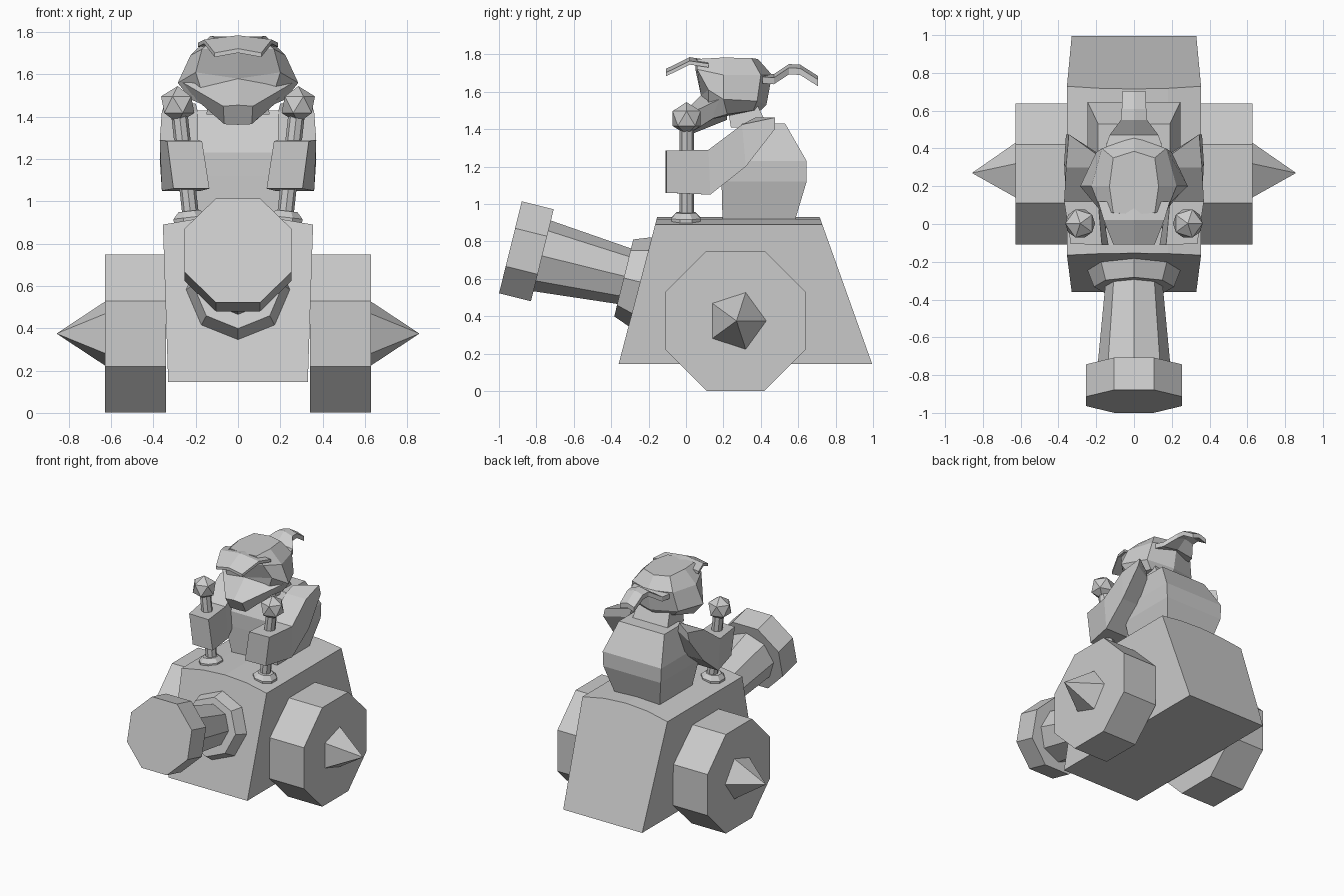
import bpy, bmesh
from math import cos, sin, pi
from mathutils import Vector

if "Cube" in bpy.data.objects:
    bpy.data.objects.remove(bpy.data.objects["Cube"])


def loft(name, loops, mirror=False):
    """Skin equal-length closed loops, cap both ends (a one-point loop is an apex)."""
    bm = bmesh.new()
    rings = [[bm.verts.new(p) for p in loop] for loop in loops]
    for a, b in zip(rings, rings[1:]):
        n = len(a)
        for i in range(n):
            j = (i + 1) % n
            if len(b) == 1:
                bm.faces.new((a[i], a[j], b[0]))
            else:
                bm.faces.new((a[i], a[j], b[j], b[i]))
    for ring in (rings[0], rings[-1]):
        if len(ring) > 2:
            bm.faces.new(ring)
    return finish(name, bm, mirror)


def finish(name, bm, mirror):
    bmesh.ops.recalc_face_normals(bm, faces=bm.faces)
    me = bpy.data.meshes.new(name)
    bm.to_mesh(me)
    bm.free()
    ob = bpy.data.objects.new(name, me)
    bpy.context.collection.objects.link(ob)
    if mirror:
        ob.modifiers.new("Mirror", 'MIRROR').use_clip = False
    return ob


def turned(name, start, axis, up, stations, n=8, flat=False, mirror=False):
    """Regular n-sided solid along axis; stations are (distance, radius)."""
    d = Vector(axis).normalized()
    u = Vector(up)
    u = (u - d * u.dot(d)).normalized()
    w = d.cross(u)
    off = pi / n if flat else 0
    loops = []
    for t, r in stations:
        c = Vector(start) + d * t
        if r == 0:
            loops.append([c])
        else:
            loops.append([c + r * (u * cos(off + 2 * pi * i / n) + w * sin(off + 2 * pi * i / n))
                          for i in range(n)])
    return loft(name, loops, mirror)


def sym(half):
    """Close a half loop (first and last point on x = 0) by reflection."""
    return half + [(-x, y, z) for x, y, z in reversed(half[1:-1])]


def strip(name, sections, thick):
    """Bent plate from (half width, y, z) sections, slightly crowned."""
    loft(name, [[(-w, y, z - .02), (0, y, z), (w, y, z - .02),
                 (w, y, z - .02 - thick), (0, y, z - thick), (-w, y, z - .02 - thick)]
                for w, y, z in sections])


def box_ring(z, w, y0, y1):
    return [(-w, y0, z), (w, y0, z), (w, y1, z), (-w, y1, z)]


# Hull: arched section with sloping front and back
section = [(-.33, .145), (.33, .145), (.355, .89), (.18, .92), (0, .93), (-.18, .92), (-.355, .89)]
loft("hull", [[(x, -.36 + (z - .145) * .262, z) for x, z in section],
              [(x, .995 - (z - .145) * .357, z) for x, z in section]])

# Wheels and hub spikes
turned("wheels", (.34, .265, .375), (1, 0, 0), (0, 1, 0), [(0, .405), (.288, .405)], flat=True, mirror=True)
turned("hub_spikes", (.62, .27, .375), (1, 0, 0), (0, 1, 0), [(0, .165), (.238, 0)], n=5, mirror=True)

# Cannon: collar, flaring barrel and muzzle
aim, up = (0, -.97, .24), (0, 0, 1)
turned("cannon_collar", (0, -.16, .562), aim, up, [(0, .25), (.09, .245), (.178, .212)])
turned("cannon_barrel", (0, -.25, .594), aim, up, [(0, .145), (.56, .197)])
turned("cannon_muzzle", (0, -.768, .726), aim, up, [(0, .274), (.176, .274)], flat=True)

# Control levers
lean = (.06, 0, .54)
turned("lever_bases", (.223, 0, .89), lean, (0, 1, 0), [(0, .085), (.035, .085), (.065, .055)], flat=True, mirror=True)
turned("lever_sticks", (.22, .005, .9), lean, (0, 1, 0), [(0, .039), (.52, .039)], mirror=True)
bm = bmesh.new()
bmesh.ops.create_icosphere(bm, subdivisions=1, radius=.088)
bmesh.ops.translate(bm, verts=bm.verts, vec=(.285, .003, 1.457))
finish("lever_knobs", bm, True)

# Driver torso and neck
loft("torso", [box_ring(.92, .19, .195, .585), box_ring(1.12, .24, .19, .645),
               box_ring(1.23, .245, .19, .645), box_ring(1.43, .19, .3, .53)])
loft("neck", [box_ring(1.41, .15, .24, .44), box_ring(1.53, .13, .22, .38)])


# Arms from fist to shoulder: each section has inner/outer x, y and z for bottom and top
def arm_ring(xb, xt, yb, yt, zb, zt):
    return [(xb[0], yb[0], zb), (xb[1], yb[1], zb), (xt[1], yt[1], zt), (xt[0], yt[0], zt)]


loft("arms", [arm_ring((.135, .305), (.17, .335), (-.11, -.105), (-.11, -.105), 1.06, 1.285),
              arm_ring((.175, .36), (.19, .37), (.13, .13), (.12, .12), 1.05, 1.29),
              arm_ring((.2, .37), (.19, .36), (.32, .32), (.3, .3), 1.2, 1.425),
              arm_ring((.2, .36), (.2, .345), (.38, .475), (.37, .475), 1.4, 1.462)], mirror=True)

# Head: faceted capped skull
loft("head", [
    sym([(0, .1, 1.45), (.15, .12, 1.45), (.22, .22, 1.48), (.15, .36, 1.5), (0, .4, 1.5)]),
    sym([(0, .08, 1.58), (.2, .12, 1.61), (.285, .2, 1.56), (.2, .38, 1.55), (0, .43, 1.53)]),
    sym([(0, .05, 1.72), (.17, .06, 1.72), (.225, .2, 1.69), (.17, .4, 1.69), (0, .46, 1.69)]),
    sym([(0, .05, 1.775), (.11, .06, 1.775), (.13, .2, 1.783), (.11, .35, 1.78), (0, .385, 1.775)])])

# Jaw wedge tapering to a blunt chin
loft("jaw", [
    sym([(0, .08, 1.58), (.275, .2, 1.57), (.225, .22, 1.505), (0, .22, 1.45)]),
    sym([(0, -.05, 1.455), (.07, -.05, 1.45), (.065, .0, 1.365), (0, .0, 1.362)])])

# Cap brim at the front and curled tail at the back
strip("cap_brim", [(.19, .12, 1.77), (.16, .02, 1.785), (.11, -.108, 1.722)], .02)
strip("cap_tail", [(.15, .41, 1.7), (.13, .47, 1.695), (.07, .55, 1.748), (.065, .61, 1.745), (.06, .705, 1.685)], .035)
